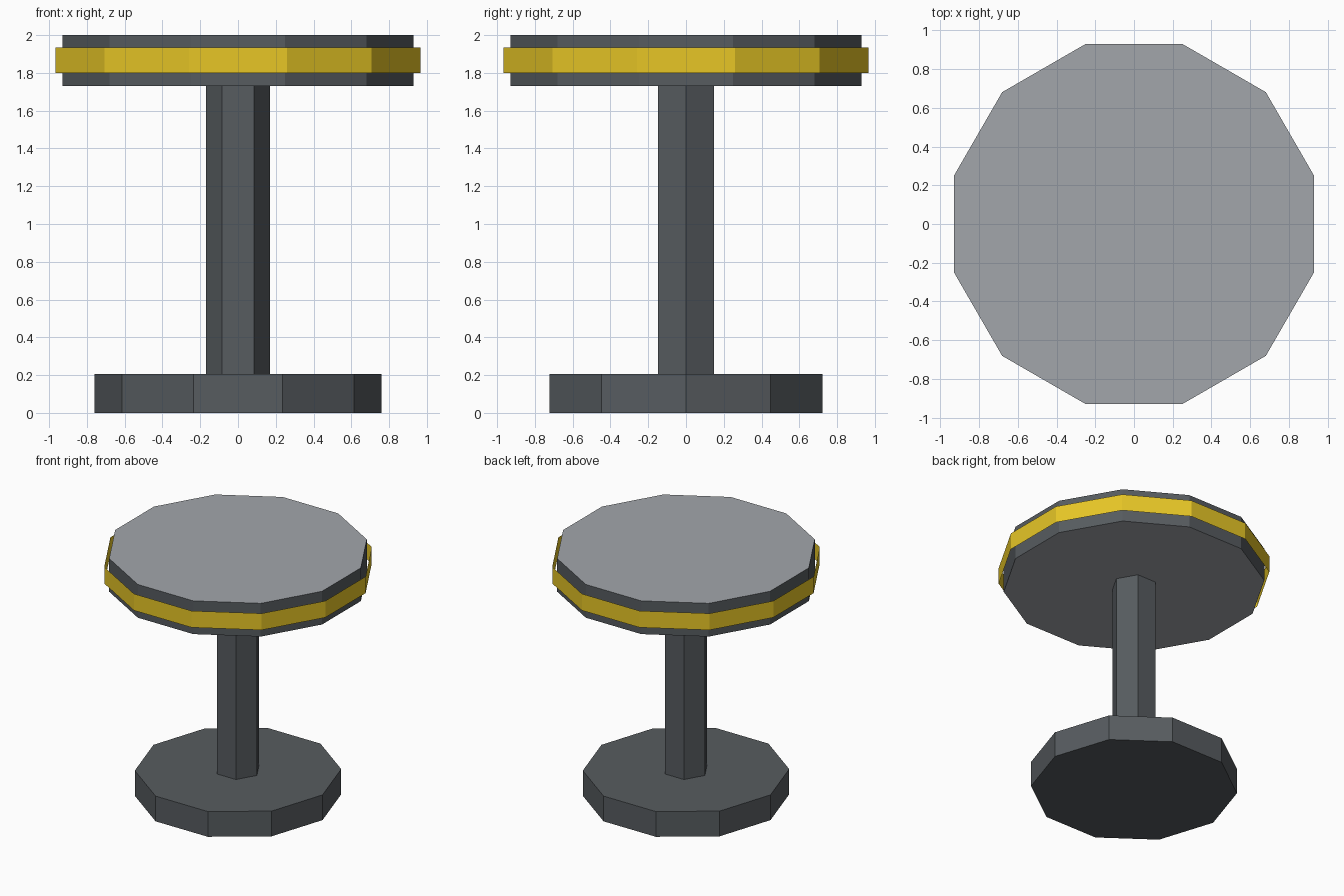
import bpy
import bmesh
from math import cos, sin, pi

cube = bpy.data.objects.get("Cube")
if cube:
    bpy.data.objects.remove(cube, do_unlink=True)


def material(name, srgb):
    """Flat material from display colour, stored as linear values."""
    color = [((c + 0.055) / 1.055) ** 2.4 for c in srgb] + [1.0]
    mat = bpy.data.materials.new(name)
    mat.use_nodes = True
    mat.diffuse_color = color
    bsdf = mat.node_tree.nodes["Principled BSDF"]
    bsdf.inputs["Base Color"].default_value = color
    bsdf.inputs["Roughness"].default_value = 0.8
    return mat


dark_metal = material("dark grey metal", (0.34, 0.36, 0.375))
pale_grey = material("pale grey cushion", (0.635, 0.65, 0.67))
gold = material("gold trim", (0.91, 0.78, 0.15))


def prism(name, sides, radius, bottom, top, side_mat, cap_mat=None, turn=0.0, caps=True):
    """Upright regular prism; turn is in fractions of one side."""
    bm = bmesh.new()
    rings = []
    for z in (bottom, top):
        angles = [2 * pi * (i + turn) / sides for i in range(sides)]
        rings.append([bm.verts.new((radius * cos(a), radius * sin(a), z)) for a in angles])
    low, high = rings
    for i in range(sides):
        j = (i + 1) % sides
        bm.faces.new((low[i], low[j], high[j], high[i]))
    if caps:
        for loop in (low[::-1], high):
            face = bm.faces.new(loop)
            face.material_index = 1 if cap_mat else 0
    mesh = bpy.data.meshes.new(name)
    bm.to_mesh(mesh)
    bm.free()
    mesh.materials.append(side_mat)
    if cap_mat:
        mesh.materials.append(cap_mat)
    obj = bpy.data.objects.new(name, mesh)
    bpy.context.collection.objects.link(obj)
    return obj


# Ten-sided foot and six-sided column
prism("base", 10, 0.76, 0.0, 0.205, dark_metal)
prism("column", 6, 0.17, 0.205, 1.73, dark_metal)

# Twelve-sided seat with pale flat faces above and below
prism("seat", 12, 0.963, 1.73, 2.0, dark_metal, pale_grey, turn=0.5)

# Open band standing off the seat rim
prism("trim_band", 12, 1.0, 1.80, 1.935, gold, turn=0.5, caps=False)
